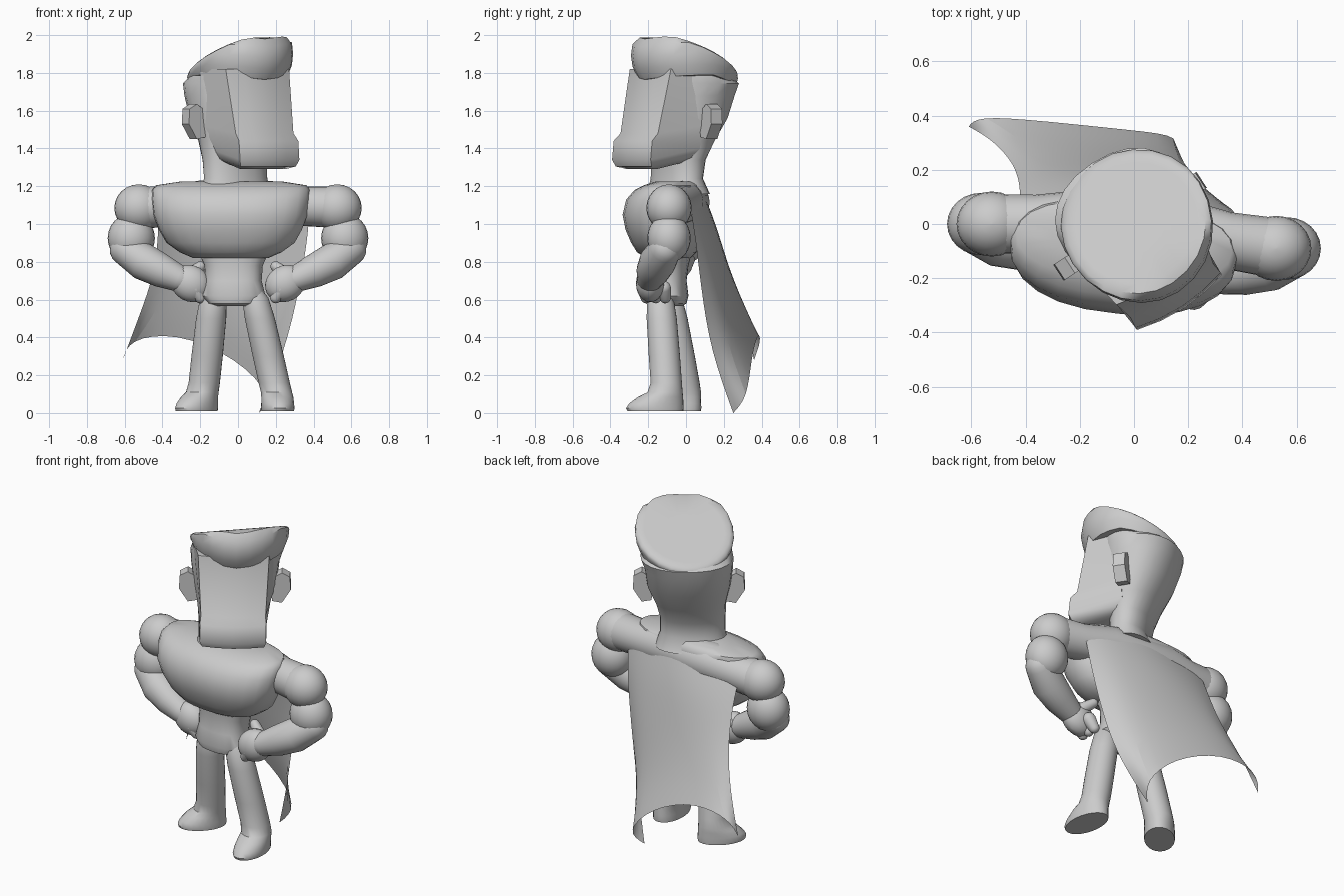
import bpy
from math import sin, cos, pi, radians
from mathutils import Vector, Matrix

cube = bpy.data.objects.get("Cube")
if cube:
    bpy.data.objects.remove(cube)

grey = bpy.data.materials.new("plain_grey")
grey.use_nodes = True
grey.diffuse_color = (0.6, 0.6, 0.6, 1)
grey.node_tree.nodes["Principled BSDF"].inputs["Base Color"].default_value = (0.6, 0.6, 0.6, 1)

SIDES = 24
TURN = Matrix.Rotation(radians(33), 4, "Z")
HEAD = Matrix.Translation((-0.02, 0, 0)) @ TURN
BODY = Matrix.Rotation(radians(-5), 4, "Z")


def finish(name, verts, faces, matrix=None, angle=40):
    mesh = bpy.data.meshes.new(name)
    mesh.from_pydata([tuple(v) for v in verts], [], faces)
    if matrix:
        mesh.transform(matrix)
    mesh.materials.append(grey)
    obj = bpy.data.objects.new(name, mesh)
    bpy.context.collection.objects.link(obj)
    bpy.ops.object.select_all(action="DESELECT")
    obj.select_set(True)
    bpy.context.view_layer.objects.active = obj
    bpy.ops.object.mode_set(mode="EDIT")
    bpy.ops.mesh.select_all(action="SELECT")
    bpy.ops.mesh.normals_make_consistent(inside=False)
    bpy.ops.object.mode_set(mode="OBJECT")
    bpy.ops.object.shade_smooth_by_angle(angle=radians(angle))
    return obj


def loft(name, rings, matrix=None, angle=40):
    """Skin a list of equal closed rings and cap both ends."""
    n = len(rings[0])
    verts = [v for ring in rings for v in ring]
    faces = [(r * n + i, r * n + (i + 1) % n, (r + 1) * n + (i + 1) % n, (r + 1) * n + i)
             for r in range(len(rings) - 1) for i in range(n)]
    faces += [tuple(range(n)), tuple(range(len(verts) - n, len(verts)))]
    return finish(name, verts, faces, matrix, angle)


def oval(z, half, front, back, power=1.0, x=0):
    """Level ring from y = front to y = back, squarer for a low power."""
    mid, deep = (front + back) / 2, (back - front) / 2
    ring = []
    for i in range(SIDES):
        c, s = cos(2 * pi * i / SIDES), sin(2 * pi * i / SIDES)
        ring.append((x + half * abs(c) ** power * (1 if c > 0 else -1),
                     mid + deep * abs(s) ** power * (1 if s > 0 else -1), z))
    return ring


def tube(name, points, radii):
    """Round limb through points, with rounded ends."""
    pts = [Vector(p) for p in points]
    a, b = (pts[0] - pts[1]).normalized(), (pts[-1] - pts[-2]).normalized()
    stations = [(pts[0] + a * radii[0] * sin(t), radii[0] * cos(t)) for t in (1.5, 1.1, 0.7, 0.35)]
    stations += list(zip(pts, radii))
    stations += [(pts[-1] + b * radii[-1] * sin(t), radii[-1] * cos(t)) for t in (0.35, 0.7, 1.1, 1.5)]
    rings = []
    for i, (p, r) in enumerate(stations):
        way = stations[min(i + 1, len(stations) - 1)][0] - stations[max(i - 1, 0)][0]
        u = way.cross(Vector((0.1, 1, 0.05))).normalized()
        v = way.normalized().cross(u)
        rings.append([p + r * (u * cos(2 * pi * k / SIDES) + v * sin(2 * pi * k / SIDES))
                      for k in range(SIDES)])
    return loft(name, rings)


def ball(name, centre, size, turn=0):
    rings = [[(cos(t) * cos(2 * pi * k / SIDES), cos(t) * sin(2 * pi * k / SIDES), sin(t))
              for k in range(SIDES)] for t in [-1.54 + 3.08 * j / 12 for j in range(13)]]
    matrix = (Matrix.Translation(centre) @ Matrix.Rotation(turn, 4, "Y")
              @ Matrix.Diagonal((*size, 1)))
    return loft(name, rings, matrix)


# Torso
loft("chest", [oval(z, w, f, b, 0.88, -0.03) for z, w, f, b in (
    (0.82, 0.20, -0.21, 0.02), (0.85, 0.27, -0.26, 0.05), (0.90, 0.34, -0.29, 0.07),
    (0.97, 0.38, -0.32, 0.08), (1.05, 0.41, -0.335, 0.09), (1.13, 0.42, -0.315, 0.09),
    (1.18, 0.42, -0.27, 0.09), (1.205, 0.40, -0.22, 0.08), (1.225, 0.27, -0.16, 0.06))], BODY)
loft("waist", [oval(z, w, f, b, 0.8, -0.015) for z, w, f, b in (
    (0.86, 0.19, -0.21, 0.03), (0.78, 0.155, -0.20, 0.01), (0.70, 0.15, -0.21, 0.0),
    (0.62, 0.17, -0.225, 0.01), (0.58, 0.14, -0.215, 0.0), (0.565, 0.09, -0.19, -0.02))], BODY)
tube("shoulder_yoke", [(-0.51, 0.0, 1.085), (-0.36, 0.0, 1.095), (-0.2, 0.01, 1.115), (0.18, -0.02, 1.115),
                       (0.34, -0.06, 1.095), (0.5, -0.085, 1.09)],
     [0.11, 0.108, 0.115, 0.112, 0.105, 0.11])

# Arms with fists on the hips
for side, s, y in (("right", -1, 0.0), ("left", 1, -0.09)):
    ball(side + "_shoulder", (s * 0.525, y, 1.085), (0.13, 0.12, 0.125))
    ball(side + "_upper_arm", (s * 0.565, y, 0.925), (0.125, 0.115, 0.13))
    tube(side + "_forearm", [(s * 0.595, y - 0.02, 0.865), (s * 0.50, y - 0.06, 0.80),
                             (s * 0.40, y - 0.085, 0.75), (s * 0.31, y - 0.10, 0.71)],
         [0.085, 0.098, 0.088, 0.07])
    ball(side + "_fist", (s * 0.25, y - 0.10, 0.685), (0.11, 0.075, 0.095), s * -0.5)
    tube(side + "_thumb", [(s * 0.26, y - 0.06, 0.73), (s * 0.20, y - 0.03, 0.775)], [0.035, 0.028])
    for k in range(3):
        tube(f"{side}_finger_{k + 1}", [(s * 0.23, y - 0.13 + k * 0.05, 0.66),
                                        (s * 0.20, y - 0.12 + k * 0.05, 0.61)], [0.04, 0.03])

# Legs flowing into flat-soled feet
for side, hip, ankle, turn, stretch in (("right", (-0.125, -0.10), (-0.185, 0.0), -42, 0.8),
                                        ("left", (0.08, -0.14), (0.205, -0.10), 5, 1)):
    rings = []
    for z, r, toe in ((0.66, 0.04, 0), (0.61, 0.07, 0), (0.5, 0.08, 0), (0.3, 0.083, 0), (0.16, 0.083, 0),
                      (0.11, 0.083, 0.02), (0.085, 0.085, 0.07), (0.05, 0.087, 0.115),
                      (0.025, 0.088, 0.13), (0.01, 0.086, 0.125)):
        t = min(1, (0.66 - z) / 0.56)
        spot = Vector((hip[0] + (ankle[0] - hip[0]) * t, hip[1] + (ankle[1] - hip[1]) * t, 0))
        spin = Matrix.Translation(spot) @ Matrix.Rotation(radians(turn), 4, "Z")
        rings.append([spin @ Vector(p) for p in oval(z, r, -r - toe * stretch, r)])
    loft(side + "_leg", rings)

# Neck widening into the skull
loft("neck_and_skull", [oval(z, w, f, b, 0.9, x) for z, w, f, b, x in (
    (1.16, 0.21, -0.17, 0.10, -0.02), (1.24, 0.185, -0.15, 0.06, -0.02),
    (1.34, 0.185, -0.15, 0.08, -0.02), (1.44, 0.20, -0.16, 0.13, -0.01),
    (1.56, 0.235, -0.17, 0.20, 0), (1.68, 0.25, -0.18, 0.245, 0),
    (1.745, 0.262, -0.18, 0.262, 0.01), (1.785, 0.25, -0.18, 0.19, 0.01))], HEAD)

# Wedge face with a stepped jaw
loft("face", [[(-bw, -0.03, bz), (-w, f, z), (-w * 0.5, f - 0.02, z), (0, f - 0.027, z),
               (w * 0.5, f - 0.02, z), (w, f, z), (bw, -0.03, bz)]
              for z, w, f, bw, bz in (
    (1.82, 0.20, -0.225, 0.235, 1.82), (1.48, 0.182, -0.295, 0.22, 1.52),
    (1.44, 0.187, -0.335, 0.205, 1.48), (1.34, 0.187, -0.345, 0.18, 1.40),
    (1.305, 0.175, -0.33, 0.16, 1.36), (1.29, 0.14, -0.28, 0.12, 1.34))], HEAD, 45)


# Hair: top sloping back and to the right, with a rounded front quiff
def hair_ring(radius, front, low, drop):
    ring = []
    for k in range(SIDES):
        x, y = cos(2 * pi * k / SIDES), sin(2 * pi * k / SIDES)
        depth = front if y < 0 else radius
        wide = radius * (1.07 if x > 0 else 1)
        top = min(1.998, 1.885 - 0.46 * y * depth + 0.1 * x * wide) - drop
        brim = low + (0.025 * abs(x) if y < 0 else 0.025 - 0.07 * y)
        ring.append((x * wide, y * depth, min(brim, top)))
    return ring


loft("hair", [hair_ring(r, f, low, d) for r, f, low, d in (
    (0.20, 0.20, 1.76, 0.09), (0.248, 0.26, 1.765, 0.07), (0.266, 0.29, 1.82, 0.04),
    (0.27, 0.30, 1.88, 0.022), (0.266, 0.29, 1.94, 0.01), (0.25, 0.26, 1.98, 0),
    (0.22, 0.22, 2.1, 0), (0.10, 0.10, 2.1, 0))], TURN)

# Hexagonal ears
for side, s in (("right", -1), ("left", 1)):
    outline = [(-0.06, 0.05), (0.01, 0.095), (0.055, 0.07), (0.06, -0.01), (0.01, -0.09), (-0.045, -0.08)]
    loft(side + "_ear", [[(s * (0.255 + x), y, 1.54 + z) for x, z in outline] for y in (-0.045, 0.025)],
         HEAD, 25)

# Cape blown to one side, with an arched hem between two hanging tips
rows = [
    [(-0.42, 0.07, 1.12), (-0.34, 0.09, 1.12), (-0.18, 0.11, 1.12), (0.03, 0.11, 1.13), (0.26, 0.07, 1.11), (0.38, 0.02, 1.10)],
    [(-0.42, 0.14, 0.97), (-0.34, 0.16, 0.97), (-0.18, 0.175, 0.97), (0.03, 0.16, 0.97), (0.26, 0.11, 0.95), (0.37, 0.05, 0.93)],
    [(-0.44, 0.22, 0.74), (-0.36, 0.24, 0.74), (-0.20, 0.24, 0.72), (0.0, 0.22, 0.69), (0.22, 0.17, 0.67), (0.325, 0.08, 0.66)],
    [(-0.52, 0.31, 0.52), (-0.45, 0.325, 0.55), (-0.25, 0.31, 0.54), (0.0, 0.28, 0.46), (0.19, 0.22, 0.36), (0.25, 0.13, 0.33)],
    [(-0.61, 0.36, 0.28), (-0.58, 0.40, 0.39), (-0.33, 0.38, 0.43), (0.0, 0.345, 0.29), (0.19, 0.325, 0.08), (0.11, 0.25, 0.0)],
]
cols = len(rows[0])
cape = finish("cape", [p for row in rows for p in row],
              [(r * cols + c, r * cols + c + 1, (r + 1) * cols + c + 1, (r + 1) * cols + c)
               for r in range(len(rows) - 1) for c in range(cols - 1)], None, 60)
smooth = cape.modifiers.new("smooth_cloth", "SUBSURF")
smooth.levels = smooth.render_levels = 2
smooth.boundary_smooth = "PRESERVE_CORNERS"
